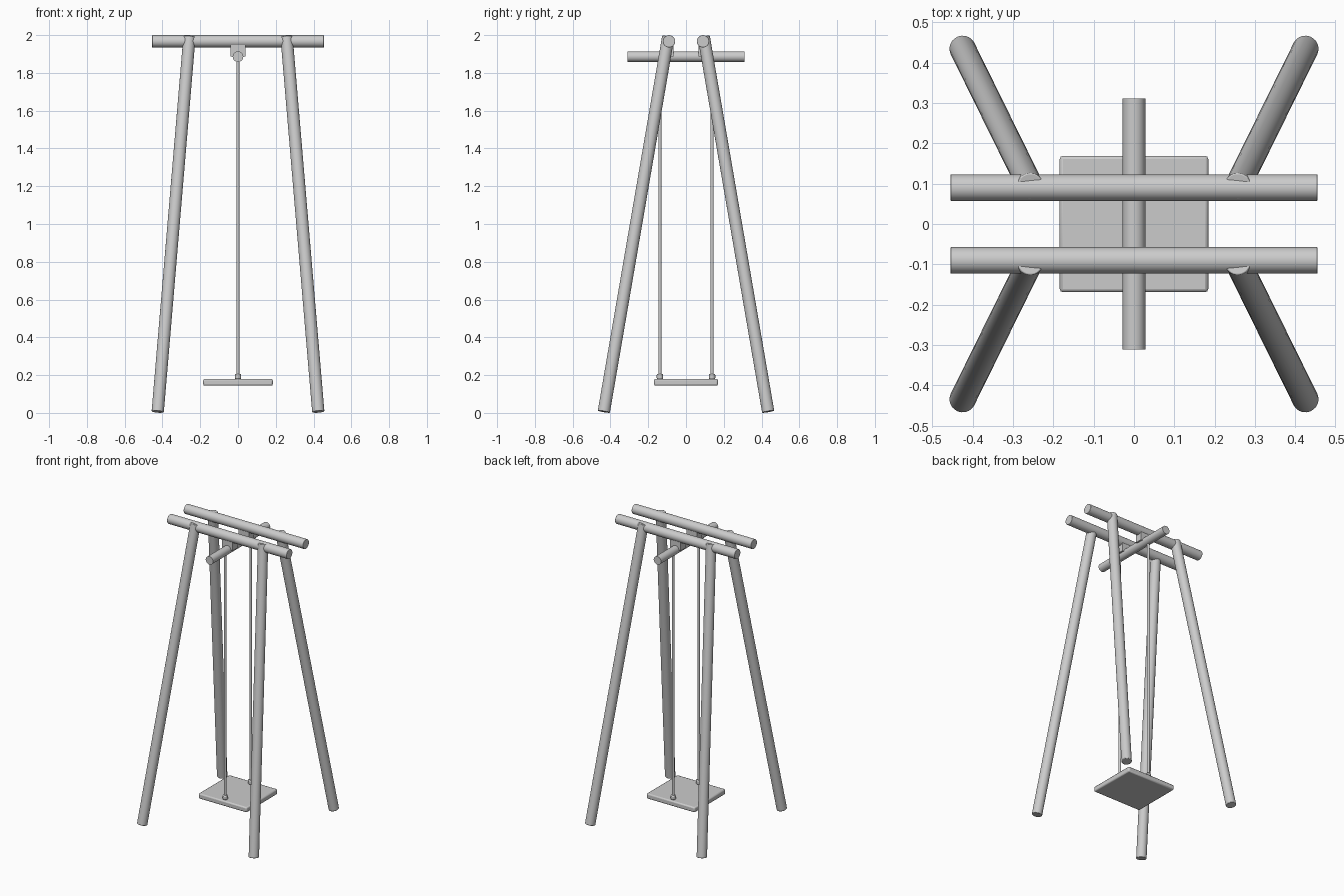
import bpy, bmesh, math
from mathutils import Vector

if "Cube" in bpy.data.objects:
    bpy.data.objects.remove(bpy.data.objects["Cube"])

grey = bpy.data.materials.new("grey")
grey.diffuse_color = (0.6, 0.6, 0.6, 1)
grey.use_nodes = True
grey.node_tree.nodes["Principled BSDF"].inputs["Base Color"].default_value = grey.diffuse_color


def finish(obj, name, bevel=0.0, segments=2):
    obj.name = name
    obj.data.materials.append(grey)
    bpy.context.view_layer.objects.active = obj
    if bevel:
        mod = obj.modifiers.new("rounded edges", 'BEVEL')
        mod.width, mod.segments = bevel, segments
        mod.limit_method = 'ANGLE'
        mod.angle_limit = math.radians(40)
    bpy.ops.object.shade_smooth_by_angle(angle=math.radians(40))
    return obj


def pole(name, a, b, radius, sides=32, bevel=0.0):
    a, b = Vector(a), Vector(b)
    bpy.ops.mesh.primitive_cylinder_add(vertices=sides, radius=radius,
                                        depth=(b - a).length, location=(a + b) / 2)
    obj = bpy.context.object
    obj.rotation_euler = (b - a).to_track_quat('Z', 'Y').to_euler()
    return finish(obj, name, bevel)


def block(name, center, size, bevel=0.0):
    bpy.ops.mesh.primitive_cube_add(size=1, location=center)
    obj = bpy.context.object
    obj.scale = size
    bpy.ops.object.transform_apply(location=False, rotation=False, scale=True)
    return finish(obj, name, bevel)


for sy, side in ((-1, "front"), (1, "back")):
    # Splayed legs
    for sx, hand in ((-1, "left"), (1, "right")):
        pole(f"{side}_{hand}_leg", (sx * 0.425, sy * 0.435, 0.006),
             (sx * 0.257, sy * 0.094, 1.992), 0.0325, bevel=0.003)
    # Top beam and the bracket below it
    pole(f"{side}_beam", (-0.455, sy * 0.09, 1.967), (0.455, sy * 0.09, 1.967),
         0.0325, bevel=0.002)
    block(f"{side}_bracket", (0, sy * 0.09, 1.918), (0.08, 0.05, 0.06))
    # Rope and its knot on the seat
    pole(f"{side}_rope", (0, sy * 0.138, 0.17), (0, sy * 0.138, 1.885), 0.008, 16)
    pole(f"{side}_knot", (0, sy * 0.138, 0.178), (0, sy * 0.138, 0.207), 0.017, 16, 0.006)

# Hanging bar and seat
pole("hanging_bar", (0, -0.311, 1.886), (0, 0.311, 1.886), 0.028)
block("seat", (0, 0, 0.162), (0.368, 0.338, 0.036), 0.008)
